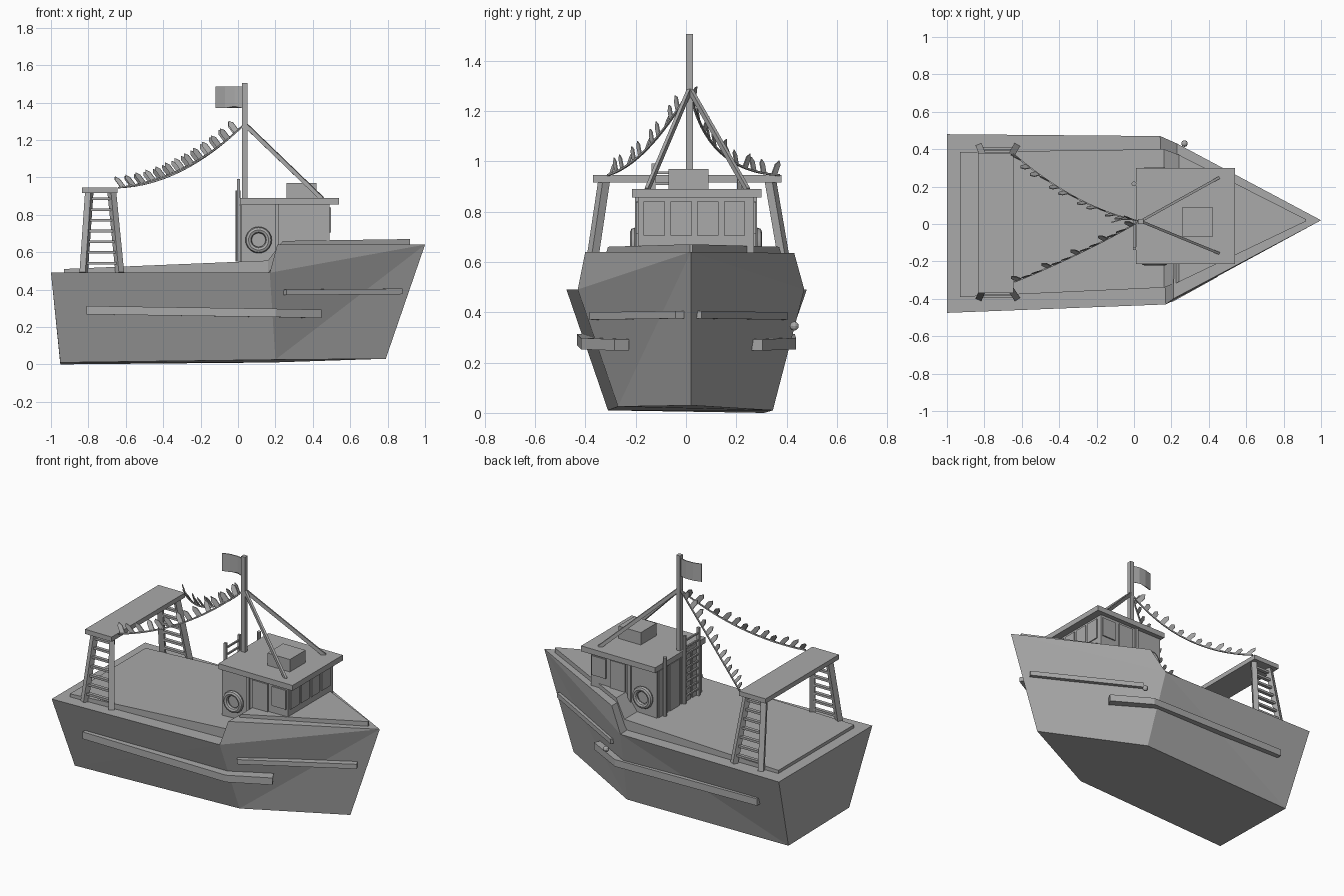
import bpy
from math import cos, pi
from mathutils import Vector

cube = bpy.data.objects.get("Cube")
if cube:
    bpy.data.objects.remove(cube, do_unlink=True)

grey = bpy.data.materials.new("plain grey")
grey.use_nodes = True
grey.diffuse_color = (0.4, 0.4, 0.4, 1)
grey.node_tree.nodes["Principled BSDF"].inputs["Base Color"].default_value = (0.4, 0.4, 0.4, 1)


def make(name, verts, faces):
    mesh = bpy.data.meshes.new(name)
    mesh.from_pydata([tuple(v) for v in verts], [], faces)
    mesh.materials.append(grey)
    obj = bpy.data.objects.new(name, mesh)
    bpy.context.collection.objects.link(obj)
    return obj


def loft(name, rings, caps=True):
    """Skin equal-length closed rings of points."""
    n = len(rings[0])
    faces = [(r * n + i, r * n + (i + 1) % n, (r + 1) * n + (i + 1) % n, (r + 1) * n + i)
             for r in range(len(rings) - 1) for i in range(n)]
    if caps:
        last = (len(rings) - 1) * n
        faces += [tuple(reversed(range(n))), tuple(range(last, last + n))]
    return make(name, [p for ring in rings for p in ring], faces)


def box(name, x, y, z):
    return loft(name, [[(x[0], y[0], h), (x[1], y[0], h), (x[1], y[1], h), (x[0], y[1], h)] for h in z])


def bar(name, path, w, h=None):
    """Sweep a rectangle along a path; h is measured upwards."""
    path = [Vector(p) for p in path]
    h = h or w
    rings = []
    for i, p in enumerate(path):
        d = (path[min(i + 1, len(path) - 1)] - path[max(i - 1, 0)]).normalized()
        side = d.cross(Vector((0, 0, 1)))
        side = side.normalized() if side.length > 0.05 else Vector((0, 1, 0))
        up = side.cross(d)
        rings.append([p + side * a * w / 2 + up * b * h / 2
                      for a, b in ((-1, -1), (1, -1), (1, 1), (-1, 1))])
    return loft(name, rings)


# Hull: stern, waist and raised bow, with flared sides
hull = [(-0.95, -0.31, 0.01), (-0.95, 0.31, 0),
        (-1, -0.475, 0.49), (-1, 0.48, 0.49),
        (0.2, -0.27, 0.025), (0.18, 0.345, 0.01),
        (0.17, -0.43, 0.49), (0.14, 0.47, 0.49),
        (0.21, -0.4, 0.64), (0.23, 0.43, 0.635),
        (0.79, 0.02, 0.03), (1, 0.02, 0.64)]
make("hull", hull, [
    (0, 2, 3, 1), (0, 1, 5, 4), (4, 5, 10),
    (0, 4, 6), (0, 6, 2), (1, 3, 7), (1, 7, 5),
    (4, 10, 11), (4, 11, 6), (6, 11, 8),
    (5, 11, 10), (5, 7, 11), (7, 9, 11),
    (2, 6, 7, 3), (6, 8, 9, 7), (8, 11, 9)])

# Deck slab stepping up over a ramp to the foredeck
stations = [(-0.93, -0.39, 0.385, 0.51), (0.16, -0.34, 0.4, 0.555),
            (0.24, -0.31, 0.37, 0.66), (0.92, 0.015, 0.025, 0.67)]
loft("deck", [[(x, a, z - 0.07), (x, b, z - 0.07), (x, b, z), (x, a, z)] for x, a, b, z in stations])

# Rubbing rails on both sides
for side, s in (("right", -1), ("left", 1)):
    off = 0.02 if s > 0 else 0
    bar(side + "_lower_rail", [(-0.81, s * 0.4, 0.29), (0.2, s * 0.385 + off, 0.275),
                               (0.43, s * 0.255 + off, 0.27)], 0.065, 0.045)
    bar(side + "_upper_rail", [(0.25, s * 0.365 + off, 0.385), (0.87, s * 0.025 + off, 0.39)],
        0.04, 0.03)
bpy.ops.mesh.primitive_uv_sphere_add(segments=10, ring_count=6, radius=0.018, location=(0.27, 0.43, 0.345))
knob = bpy.context.object
knob.name = "rail_knob"
knob.data.materials.append(grey)

# Cabin with roof and roof box
Y0, Y1 = -0.19, 0.27
box("cabin", (0.02, 0.49), (Y0, Y1), (0.5, 0.86))
box("cabin_roof", (0.01, 0.54), (-0.215, 0.3), (0.855, 0.89))
box("roof_box", (0.26, 0.42), (-0.07, 0.09), (0.89, 0.97))
for i in range(4):
    y = -0.168 + i * 0.106
    box("front_window", (0.488, 0.497), (y, y + 0.085), (0.705, 0.84))
for side, y in (("right", Y0), ("left", Y1)):
    for x0, x1, z0, z1 in ((0.38, 0.48, 0.71, 0.835), (0.24, 0.35, 0.66, 0.84)):
        box(side + "_window", (x0, x1), (y - 0.008, y + 0.008), (z0, z1))
    box(side + "_wall_post", (0.2, 0.22), (y - 0.012, y + 0.012), (0.55, 0.86))
    # Life ring
    bpy.ops.mesh.primitive_torus_add(major_radius=0.054, minor_radius=0.017, major_segments=20,
                                     minor_segments=8, rotation=(pi / 2, 0, 0),
                                     location=(0.11, y + (0.015 if y > 0 else -0.015), 0.665))
    ring = bpy.context.object
    ring.name = side + "_life_ring"
    ring.data.materials.append(grey)
    bpy.ops.object.shade_smooth_by_angle()
for i in range(4):
    y = -0.18 + i * 0.115
    box("rear_plank", (0.012, 0.022), (y, y + 0.095), (0.55, 0.85))

# Rear ladder and pole
for y in (-0.13, 0.01):
    box("ladder_post", (-0.006, 0.01), (y - 0.008, y + 0.008), (0.55, 0.99))
for i in range(9):
    z = 0.59 + i * 0.045
    box("ladder_rung", (-0.003, 0.007), (-0.13, 0.01), (z, z + 0.01))
bpy.ops.mesh.primitive_cylinder_add(vertices=10, radius=0.013, depth=0.38, location=(0, 0.215, 0.74))
pole = bpy.context.object
pole.name = "rear_pole"
pole.data.materials.append(grey)

# Mast, stays and flag
box("mast", (0.022, 0.05), (0.0, 0.028), (0.55, 1.505))
for y in (-0.155, 0.245):
    bar("mast_stay", [(0.035, 0.015, 1.285), (0.45, y, 0.885)], 0.014, 0.022)
flag = [(0.025, 0.012), (-0.02, 0.022), (-0.07, 0.02), (-0.12, 0.006)]
loft("flag", [[(x, y, 1.37 + 0.01 * (i == 1)), (x, y + 0.006, 1.37), (x, y + 0.006, 1.485), (x, y, 1.485)]
              for i, (x, y) in enumerate(flag)])

# Stern gantry with ladder legs
box("gantry_beam", (-0.835, -0.645), (-0.37, 0.38), (0.915, 0.945))
for s in (-1, 1):
    feet = [Vector((x, s * 0.4 + 0.01, 0.49)) for x in (-0.825, -0.632)]
    tops = [Vector((x, s * 0.33 + 0.005, 0.925)) for x in (-0.795, -0.675)]
    for foot, top in zip(feet, tops):
        bar("gantry_leg", [foot, top], 0.034)
    for i in range(7):
        t = (i + 0.9) / 7.6
        bar("gantry_rung", [f.lerp(p, t) for f, p in zip(feet, tops)], 0.022, 0.014)


# Sagging bunting lines with small upright pennants
def bunting(name, a, control, b, count):
    a, c, b = Vector(a), Vector(control), Vector(b)

    def at(t):
        return a * (1 - t) ** 2 + c * 2 * t * (1 - t) + b * t * t
    bar(name + "_rope", [at(i / 16) for i in range(17)], 0.008)
    for i in range(count):
        t = (i + 0.6) / (count + 0.3)
        p, q = at(t), at(t + 0.035)
        lean = Vector((-0.03, 0.014 * cos(i * 2.1), 0.04))
        thick = Vector((0.002, 0.004, 0.0))
        base = [p, q, q + lean, (p + q) / 2 + lean * 1.4, p + lean]
        loft(name + "_pennant", [[v - thick / 2 for v in base], [v + thick / 2 for v in base]])


bunting("right_bunting", (0.03, 0.015, 1.28), (-0.27, -0.16, 0.99), (-0.64, -0.31, 0.945), 13)
bunting("left_bunting", (0.03, 0.015, 1.28), (-0.3, 0.08, 0.96), (-0.64, 0.37, 0.945), 13)
